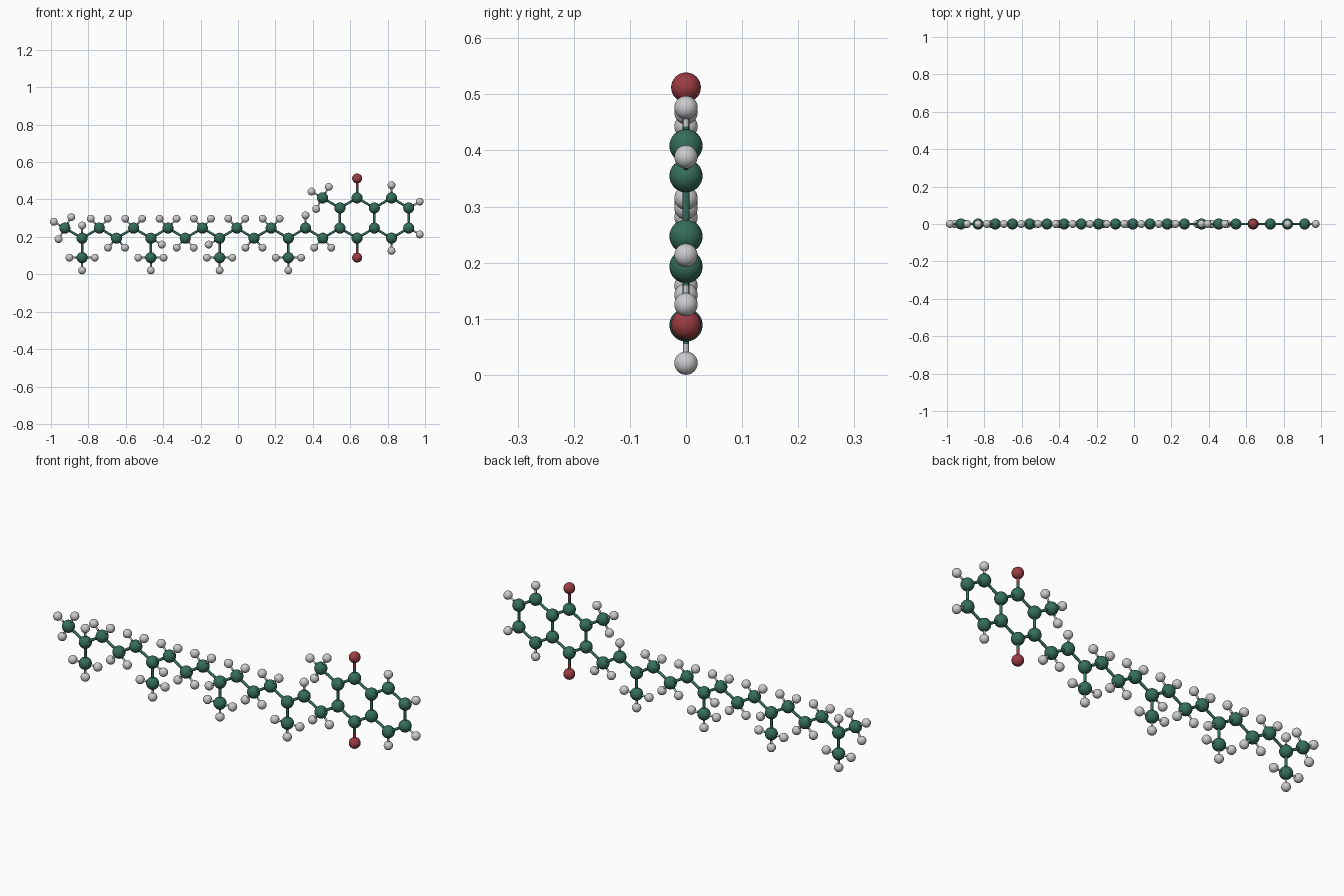
import bpy, bmesh
from math import cos, sin, radians
from mathutils import Vector, Matrix

if "Cube" in bpy.data.objects:
    bpy.data.objects.remove(bpy.data.objects["Cube"])

DX, R, HB = 0.0919, 0.1075, 0.068      # zigzag step, carbon bond, hydrogen bond
UP, LOW, MID = 0.247, 0.193, 0.301
RADIUS = {'carbon': 0.0295, 'oxygen': 0.0265, 'hydrogen': 0.0208}


def material(name, rgb):
    m = bpy.data.materials.new(name)
    m.diffuse_color = (*rgb, 1)
    m.use_nodes = True
    m.node_tree.nodes["Principled BSDF"].inputs["Base Color"].default_value = m.diffuse_color
    return m


MATS = {'carbon': material('green', (0.035, 0.155, 0.10)),
        'oxygen': material('red', (0.33, 0.045, 0.055))}
atoms, bonds = [], []


def atom(kind, x, z, *neighbours):
    """Record an atom and its bonds; return its index."""
    atoms.append((kind, Vector((x, 0, z))))
    i = len(atoms) - 1
    bonds.extend((i, n) for n in neighbours)
    return i


def attach(kind, parent, angle, length):
    p = atoms[parent][1]
    a = radians(angle)
    return atom(kind, p.x + length * cos(a), p.z + length * sin(a), parent)


def hydrogens(parent, *angles):
    for a in angles:
        attach('hydrogen', parent, a, HB)


# Two fused six-sided rings
cx1, x0 = 0.545 + DX, 0.545
half = R / 2
left = [atom('carbon', cx1 + sx * DX, MID + dz) for sx, dz in
        [(0, R), (-1, half), (-1, -half), (0, -R), (1, -half), (1, half)]]
bonds += [(left[i], left[(i + 1) % 6]) for i in range(6)]
prev = left[5]
for sx, dz, ang in [(2, R, 90), (3, half, 30), (3, -half, -30), (2, -R, -90)]:
    prev = atom('carbon', cx1 + sx * DX, MID + dz, prev)
    hydrogens(prev, ang)
bonds.append((prev, left[4]))

# Oxygens and the ring methyl
attach('oxygen', left[0], 90, 0.104)
attach('oxygen', left[3], -90, 0.104)
hydrogens(attach('carbon', left[1], 150, R), 150, 60, 240)

# Zigzag tail with methyl branches on every fourth carbon
prev = left[2]
branch_h = {3: [], 7: [210], 11: [330], 15: [90]}
for k in range(1, 17):
    low = k % 2 == 1
    prev = atom('carbon', x0 - k * DX, LOW if low else UP, prev)
    if k in branch_h:
        hydrogens(prev, *branch_h[k])
        hydrogens(attach('carbon', prev, 270, 0.104), 180, 0, 270)
    elif k == 2:
        hydrogens(prev, 90)
    elif k == 16:
        hydrogens(prev, 150, 60, 240)
    else:
        s = -1 if low else 1
        hydrogens(prev, s * 48, s * 132)


def finish(name, bm, kind):
    me = bpy.data.meshes.new(name)
    for f in bm.faces:
        f.smooth = len(f.verts) <= 4
    bm.to_mesh(me)
    bm.free()
    if kind in MATS:
        me.materials.append(MATS[kind])
    return me


# Atom balls share one mesh per kind
balls = {}
for kind, r in RADIUS.items():
    bm = bmesh.new()
    bmesh.ops.create_uvsphere(bm, u_segments=32, v_segments=16, radius=r)
    balls[kind] = finish(kind + '_ball', bm, kind)
for kind, p in atoms:
    ob = bpy.data.objects.new(kind + '_atom', balls[kind])
    ob.location = p
    bpy.context.collection.objects.link(ob)

# Bond rods, each half coloured like its nearer atom
rods = {k: bmesh.new() for k in RADIUS}
for i, j in bonds:
    r = 0.005 if 'hydrogen' in (atoms[i][0], atoms[j][0]) else 0.0065
    mid = (atoms[i][1] + atoms[j][1]) / 2
    for kind, p in (atoms[i], atoms[j]):
        d = mid - p
        mat = Matrix.Translation((p + mid) / 2) @ d.to_track_quat('Z', 'Y').to_matrix().to_4x4()
        bmesh.ops.create_cone(rods[kind], cap_ends=True, segments=12, radius1=r,
                              radius2=r, depth=d.length, matrix=mat)
for kind, bm in rods.items():
    ob = bpy.data.objects.new(kind + '_bonds', finish(kind + '_bonds', bm, kind))
    bpy.context.collection.objects.link(ob)
